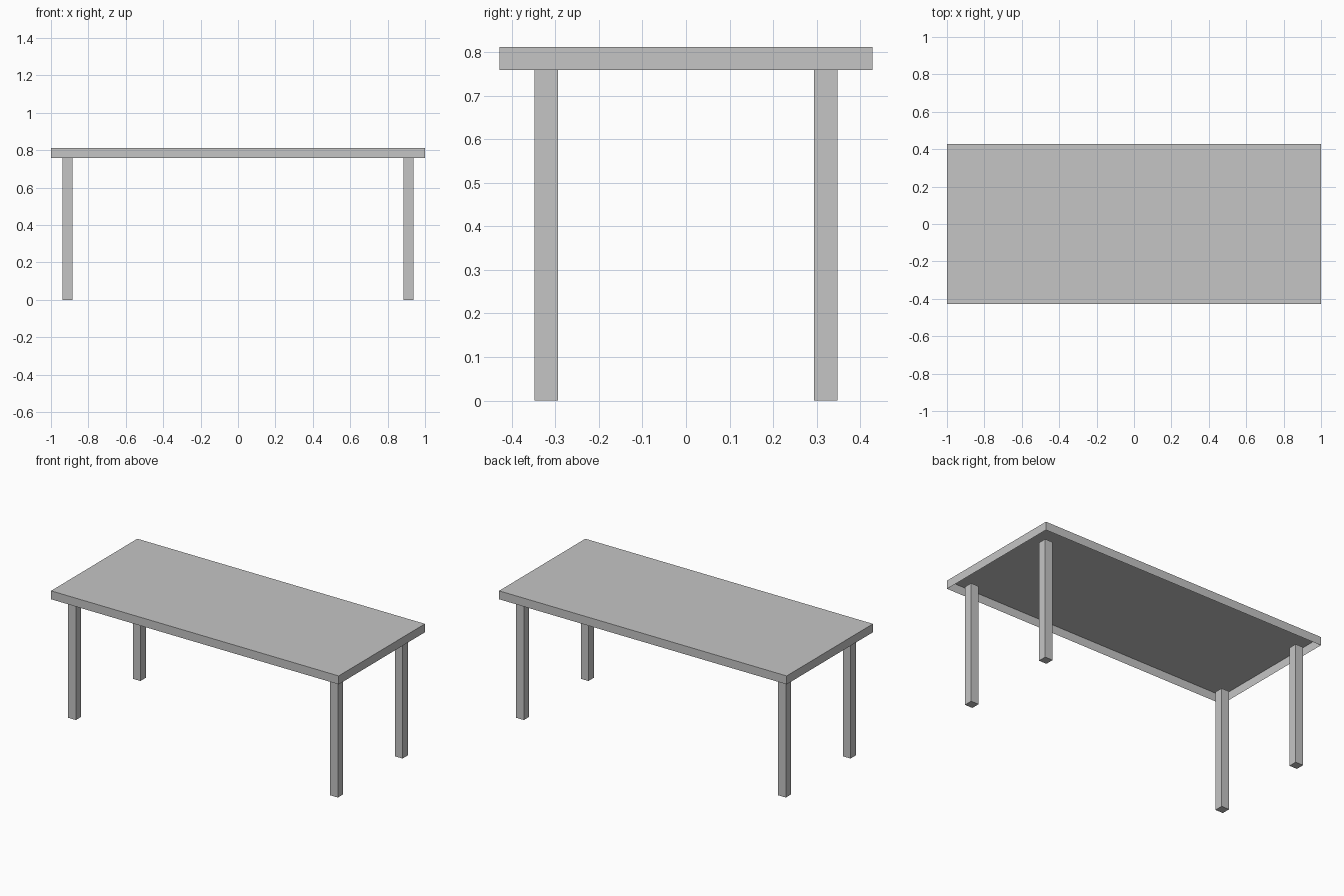
import bpy
import bmesh

cube = bpy.data.objects.get("Cube")
if cube:
    bpy.data.objects.remove(cube, do_unlink=True)

# Single plain grey
grey = bpy.data.materials.new("plain_grey")
grey.use_nodes = True
colour = (0.56, 0.56, 0.56, 1.0)
grey.diffuse_color = colour
grey.node_tree.nodes["Principled BSDF"].inputs["Base Color"].default_value = colour


def box(name, centre, size, open_bottom=False):
    """Flat-faced box, optionally without its underside."""
    bm = bmesh.new()
    bmesh.ops.create_cube(bm, size=1)
    bmesh.ops.scale(bm, vec=size, verts=bm.verts)
    bmesh.ops.translate(bm, vec=centre, verts=bm.verts)
    if open_bottom:
        bm.normal_update()
        under = [f for f in bm.faces if f.normal.z < -0.5]
        bmesh.ops.delete(bm, geom=under, context='FACES_ONLY')
    mesh = bpy.data.meshes.new(name)
    bm.to_mesh(mesh)
    bm.free()
    mesh.materials.append(grey)
    obj = bpy.data.objects.new(name, mesh)
    bpy.context.collection.objects.link(obj)
    return obj


LENGTH, DEPTH, HEIGHT, RIM = 2.0, 0.857, 0.812, 0.053
LEG = 0.0535
LEG_X, LEG_Y = 0.911, 0.321
leg_height = HEIGHT - RIM

# Tabletop: a thin shell, hollow underneath
box("tabletop", (0, 0, HEIGHT - RIM / 2), (LENGTH, DEPTH, RIM), open_bottom=True)

# Four square legs ending level with the rim
for side, sx in (("left", 1), ("right", -1)):
    for end, sy in (("front", -1), ("back", 1)):
        box(f"{end}_{side}_leg", (sx * LEG_X, sy * LEG_Y, leg_height / 2),
            (LEG, LEG, leg_height))
